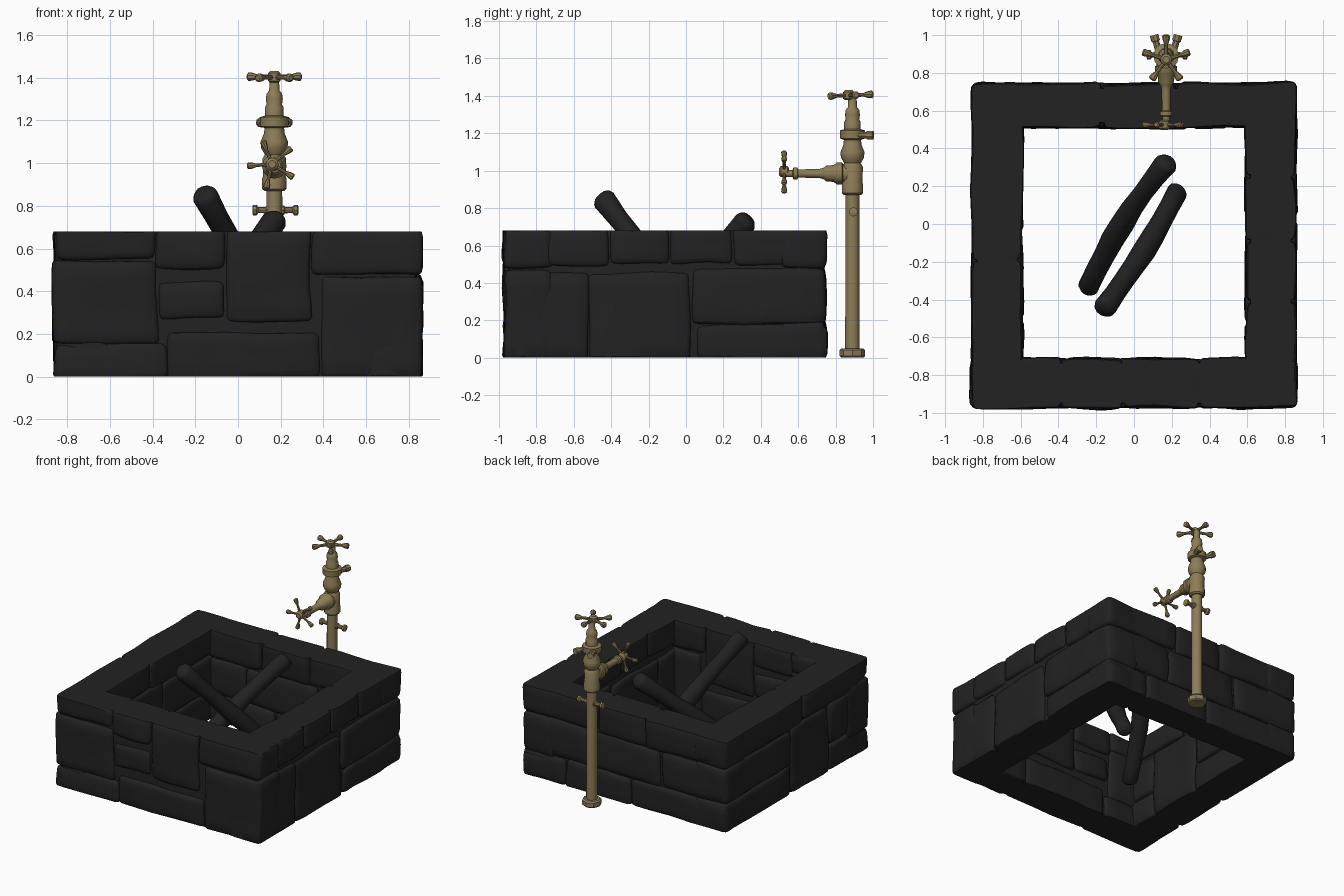
import bpy, bmesh, math, random
from mathutils import Vector, noise

if "Cube" in bpy.data.objects:
    bpy.data.objects.remove(bpy.data.objects["Cube"])

random.seed(4)


def material(name, rgb):
    m = bpy.data.materials.new(name)
    m.diffuse_color = (*rgb, 1)
    m.use_nodes = True
    m.node_tree.nodes["Principled BSDF"].inputs["Base Color"].default_value = m.diffuse_color
    return m


STONE = material("charcoal_stone", (0.016, 0.016, 0.016))
BRASS = material("aged_brass", (0.27, 0.205, 0.095))


def finish(name, bm, mat, angle=40):
    bmesh.ops.recalc_face_normals(bm, faces=bm.faces)
    me = bpy.data.meshes.new(name)
    bm.to_mesh(me)
    bm.free()
    me.shade_smooth()
    me.set_sharp_from_angle(angle=math.radians(angle))
    me.materials.append(mat)
    ob = bpy.data.objects.new(name, me)
    bpy.context.collection.objects.link(ob)
    return ob


TOP = 0.68


def stone(name, lo, hi, r=0.035, rough=0.016):
    """Rough rounded block, trimmed flat at the wall top and the ground."""
    lo, hi = Vector(lo), Vector(hi)
    if hi.z > TOP - 0.01:
        hi.z += 0.02
    if lo.z < 0.01:
        lo.z -= 0.015
    mid, half = (lo + hi) / 2, (hi - lo) / 2
    seed = Vector([random.uniform(0, 50) for _ in range(3)])
    bm = bmesh.new()
    bmesh.ops.create_cube(bm, size=2)
    bmesh.ops.subdivide_edges(bm, edges=bm.edges, cuts=6, use_grid_fill=True)
    for v in bm.verts:
        p = Vector([math.sin(c * math.pi / 2) * h for c, h in zip(v.co, half)])
        q = Vector([max(-(h - r), min(h - r, c)) for c, h in zip(p, half)])
        p = mid + q + (p - q).normalized() * r
        p += noise.noise_vector(p * 4 + seed) * rough
        p.z = max(0, min(TOP, p.z))
        v.co = p
    finish(name, bm, STONE)


# Stone walls: (start, end, bottom, top) of each block along the wall
FRONT = [(-.86, -.385, .54, .68), (-.87, -.37, .15, .55), (-.86, -.33, 0, .16),
         (-.39, -.06, .50, .68), (-.06, .345, .26, .68), (-.37, -.06, .27, .45),
         (-.33, .39, 0, .21), (.345, .86, .475, .68), (.385, .865, 0, .47)]
RIGHT = [(-.74, -.41, .49, .68), (-.41, -.09, .50, .68), (-.09, .25, .50, .68),
         (.25, .75, .49, .68), (-.97, -.52, 0, .46), (-.52, .03, 0, .46),
         (.03, .75, .18, .48), (.05, .75, 0, .18)]
BACK = [(-.86, -.17, .47, .68), (-.17, .23, .46, .68), (.23, .86, .48, .68),
        (-.86, -.30, .20, .47), (-.30, .30, .19, .47), (.30, .86, .20, .48),
        (-.86, -.05, 0, .20), (-.05, .50, 0, .20), (.50, .86, 0, .20)]
LEFT = [(-.96, -.19, .50, .68), (-.19, .75, .48, .68), (-.96, -.5, .2, .5),
        (-.5, -.05, 0, .5), (-.05, .75, .21, .48), (-.96, -.5, 0, .2),
        (-.05, .75, 0, .21)]

for i, (a, b, z0, z1) in enumerate(FRONT):
    stone(f"front_stone_{i}", (a, -.975, z0), (b, -.71, z1))
for i, (a, b, z0, z1) in enumerate(BACK):
    stone(f"back_stone_{i}", (a, .51, z0), (b, .745, z1))
for i, (a, b, z0, z1) in enumerate(RIGHT):
    stone(f"right_stone_{i}", (.59, a, z0), (.86, b, z1))
for i, (a, b, z0, z1) in enumerate(LEFT):
    stone(f"left_stone_{i}", (-.86, a, z0), (-.59, b, z1))

# Mortar core filling the joints
for name, lo, hi in [("front_core", (-.83, -.95, 0), (.83, -.735, .67)),
                     ("back_core", (-.83, .535, 0), (.83, .72, .67)),
                     ("left_core", (-.835, -.94, 0), (-.615, .71, .67)),
                     ("right_core", (.615, -.94, 0), (.835, .71, .67))]:
    stone(name, lo, hi, r=0.01, rough=0)


def lathe(name, profile, origin, axis, mat=BRASS, sides=12, angle=40):
    """Turned part: (radius, distance) pairs around an axis, capped."""
    rot = Vector((0, 0, 1)).rotation_difference(Vector(axis).normalized())
    bm = bmesh.new()
    rings = []
    for r, d in profile:
        rings.append([bm.verts.new(Vector(origin) + rot @ Vector(
            (r * math.cos(t), r * math.sin(t), d)))
            for t in [2 * math.pi * k / sides for k in range(sides)]])
    for A, B in zip(rings, rings[1:]):
        for k in range(sides):
            n = (k + 1) % sides
            bm.faces.new((A[k], A[n], B[n], B[k]))
    bm.faces.new(rings[0])
    bm.faces.new(rings[-1])
    return finish(name, bm, mat, angle)


# Two crossed charred logs leaning inside the pit
def log(name, low, high, bend):
    low, high = Vector(low), Vector(high)
    L = (high - low).length
    ob = lathe(name, [(.04, 0), (.056, .02)] +
               [(.058 + .005 * math.sin(5 * k), .02 + (L - .05) * k / 8) for k in range(1, 9)] +
               [(.056, L - .015), (.042, L)], low, high - low, STONE, 12, 60)
    for v in ob.data.vertices:
        t = (v.co - low).dot(high - low) / L ** 2
        v.co += Vector(bend) * math.sin(math.pi * max(0, min(1, t)))
        v.co += noise.noise_vector(v.co * 7) * .006


log("log_left", (-.25, -.35, .06), (.18, .335, .745), (-.025, .015, 0))
log("log_right", (.235, .18, .08), (-.165, -.455, .865), (.015, -.01, 0))

# Standpipe and tap body
X, Y = 0.17, 0.89
UP = (0, 0, 1)
lathe("pipe_foot", [(.06, 0), (.068, .008), (.068, .04), (.058, .05)], (X, Y, 0), UP, sides=8)
lathe("standpipe", [(.039, .03), (.037, .90)], (X, Y, 0), UP)
lathe("tap_body", [(.046, .87), (.057, .88), (.057, .925), (.053, .94), (.056, 1.02),
                   (.044, 1.04), (.062, 1.07), (.064, 1.10), (.048, 1.14), (.046, 1.165),
                   (.066, 1.172), (.068, 1.215), (.044, 1.222), (.044, 1.26),
                   (.036, 1.275), (.040, 1.30), (.036, 1.325), (.024, 1.34), (.022, 1.40)],
      (X, Y, 0), UP)

# Spout arm pointing to the front
lathe("spout_arm", [(.05, 0), (.05, .05), (.058, .055), (.058, .085), (.045, .10),
                    (.042, .14), (.030, .155), (.024, .18), (.022, .29), (.032, .295),
                    (.032, .315), (.020, .32), (.018, .37)], (X, Y, .985), (0, -1, 0))


# Star handles: hub with flared spokes
def star_handle(name, centre, axis, u, w, length, start, thick):
    c, axis, u, w = Vector(centre), Vector(axis), Vector(u), Vector(w)
    lathe(name + "_hub", [(.018, -.026), (.03, -.018), (.03, .018), (.018, .028)], c, axis)
    for k in range(5):
        t = math.radians(start + 72 * k)
        lathe(f"{name}_spoke_{k}",
              [(thick, 0), (thick * .75, length * .6), (thick * 1.5, length * .82),
               (thick * 1.6, length * .95), (thick, length)],
              c, u * math.cos(t) + w * math.sin(t), sides=8)


star_handle("top_handle", (X, .87, 1.403), UP, (1, 0, 0), (0, 1, .04), .132, 18, .013)
star_handle("front_handle", (X - .01, .525, .995), (0, -1, 0), (1, 0, 0), (0, 0, 1),
            .118, 40, .010)

# Rear prongs on the collar
for s in (-1, 1):
    lathe("rear_prong", [(.018, 0), (.018, .09), (.024, .092), (.024, .125)],
          (X + s * .03, Y - .01, 1.19), (s * .28, 1, 0), sides=8)

# Cross bar on the pipe
lathe("cross_bar", [(.016, -.108), (.025, -.104), (.025, -.088), (.014, -.08), (.015, -.045),
                    (.022, -.04), (.022, .04), (.015, .045), (.014, .08), (.025, .088),
                    (.025, .104), (.016, .108)], (X + .005, Y + .005, .78), (1, 0, 0), sides=8)
